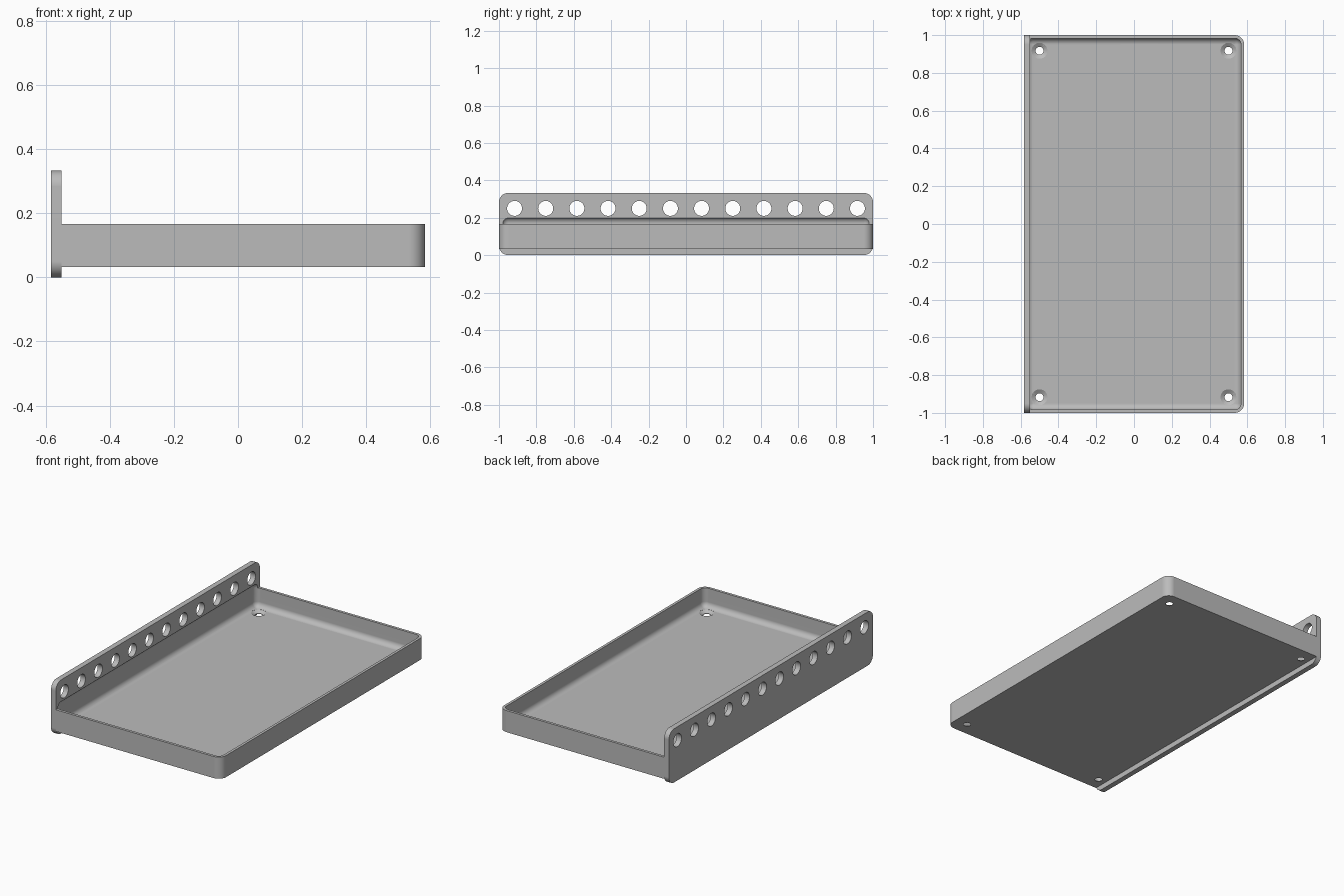
import bpy, bmesh, math
from mathutils import Matrix, Vector

cube = bpy.data.objects.get("Cube")
if cube:
    bpy.data.objects.remove(cube, do_unlink=True)

WALL = 1 / 60      # tray wall and floor thickness
HALF_X = 0.583     # half of the overall width
FACE_X = -0.55     # inner face of the mounting plate
TRAY_Z = 0.033     # underside of the tray

grey = bpy.data.materials.new("plain grey")
grey.use_nodes = True
colour = (0.5, 0.5, 0.5, 1)
grey.diffuse_color = colour
grey.node_tree.nodes["Principled BSDF"].inputs["Base Color"].default_value = colour


def finish(name, bm):
    bmesh.ops.recalc_face_normals(bm, faces=bm.faces)
    mesh = bpy.data.meshes.new(name)
    bm.to_mesh(mesh)
    bm.free()
    mesh.materials.append(grey)
    obj = bpy.data.objects.new(name, mesh)
    bpy.context.collection.objects.link(obj)
    return obj


def rounded_box(name, low, high, radius, rounded):
    """Box with the edges chosen by rounded(direction, middle) filleted."""
    low, high = Vector(low), Vector(high)
    bm = bmesh.new()
    bmesh.ops.create_cube(bm, size=1)
    bmesh.ops.scale(bm, vec=high - low, verts=bm.verts)
    bmesh.ops.translate(bm, vec=(low + high) / 2, verts=bm.verts)
    edges = [e for e in bm.edges
             if rounded((e.verts[1].co - e.verts[0].co).normalized(),
                        (e.verts[0].co + e.verts[1].co) / 2)]
    bmesh.ops.bevel(bm, geom=edges, offset=radius, segments=8,
                    profile=0.5, affect='EDGES')
    return finish(name, bm)


def drills(name, profile, places, turn=Matrix(), sides=48):
    """Turned cutters: profile is (radius, height) pairs, one copy per place."""
    bm = bmesh.new()
    for place in places:
        rings = []
        for radius, height in profile:
            ring = []
            for i in range(sides):
                a = math.tau * i / sides
                point = Vector((radius * math.cos(a), radius * math.sin(a), height))
                ring.append(bm.verts.new(turn @ point + Vector(place)))
            rings.append(ring)
        for lower, upper in zip(rings, rings[1:]):
            for i in range(sides):
                j = (i + 1) % sides
                bm.faces.new((lower[i], lower[j], upper[j], upper[i]))
        bm.faces.new(rings[0])
        bm.faces.new(rings[-1])
    return finish(name, bm)


def cut(target, cutter):
    mod = target.modifiers.new("cut", 'BOOLEAN')
    mod.operation = 'DIFFERENCE'
    mod.solver = 'EXACT'
    mod.object = cutter
    bpy.context.view_layer.objects.active = target
    bpy.ops.object.modifier_apply(modifier=mod.name)


# Upright mounting plate, rounded at its four corners
plate = rounded_box("mounting_plate", (-HALF_X, -1, 0), (FACE_X, 1, 0.333), 0.05,
                    lambda d, m: abs(d.x) > 0.9)

# Shallow tray, rounded at the two corners away from the plate
tray = rounded_box("tray", (FACE_X, -1, TRAY_Z), (HALF_X, 1, 0.167), 0.05,
                   lambda d, m: abs(d.z) > 0.9 and m.x > 0)

# Pillow-shaped hollow, which also leaves a shallow recess in the plate
hollow = rounded_box("hollow_cutter",
                     (-HALF_X + WALL, -1 + WALL, TRAY_Z + WALL),
                     (HALF_X - WALL, 1 - WALL, 0.203), 0.033,
                     lambda d, m: True)

# Row of twelve holes along the top of the plate
row = drills("row_hole_cutter", [(0.04, -0.1), (0.04, 0.1)],
             [(-0.567, (i - 5.5) / 6, 0.25) for i in range(12)],
             Matrix.Rotation(math.pi / 2, 4, 'Y'))

# Countersunk screw holes in the tray floor
screws = drills("screw_hole_cutter",
                [(0.021, -0.05), (0.021, 0.003), (0.042, WALL), (0.042, 0.06)],
                [(x, y, TRAY_Z) for x in (-0.5, 0.5) for y in (-0.917, 0.917)])

for part, cutters in ((plate, (hollow, row)), (tray, (hollow, screws))):
    for cutter in cutters:
        cut(part, cutter)
for cutter in (hollow, row, screws):
    bpy.data.objects.remove(cutter, do_unlink=True)

# Smooth fillets while keeping flat faces flat
for part in (plate, tray):
    bpy.ops.object.select_all(action='DESELECT')
    part.select_set(True)
    bpy.context.view_layer.objects.active = part
    bpy.ops.object.shade_smooth_by_angle(angle=math.radians(30))
    normals = part.modifiers.new("even_normals", 'WEIGHTED_NORMAL')
    normals.keep_sharp = True
